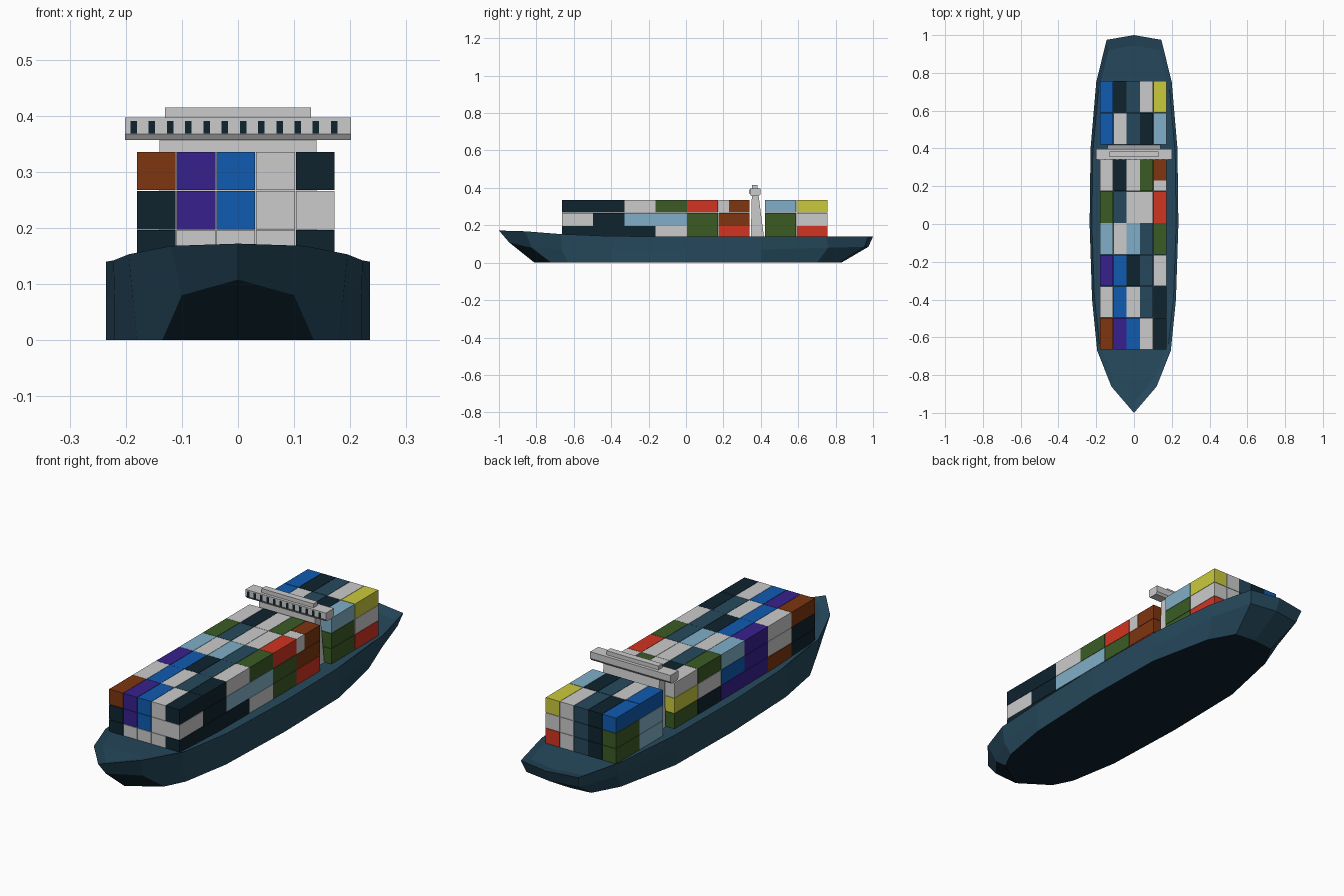
import bpy, bmesh

if "Cube" in bpy.data.objects:
    bpy.data.objects.remove(bpy.data.objects["Cube"])

# Colours (linear), keyed by a letter used in the container plan
COLOURS = {
    'w': ("pale_grey", (0.60, 0.60, 0.60)),
    'n': ("dark_navy", (0.0045, 0.017, 0.028)),
    't': ("hull_teal", (0.019, 0.066, 0.108)),
    'b': ("blue", (0.005, 0.105, 0.44)),
    'p': ("purple", (0.038, 0.015, 0.27)),
    'o': ("rust_brown", (0.21, 0.036, 0.005)),
    'l': ("light_blue", (0.22, 0.43, 0.58)),
    'g': ("green", (0.043, 0.105, 0.018)),
    'r': ("red", (0.64, 0.034, 0.015)),
    'y': ("yellow", (0.59, 0.59, 0.046)),
}
MATS = {}
for key, (name, rgb) in COLOURS.items():
    MATS[key] = bpy.data.materials.new(name)
    MATS[key].diffuse_color = (*rgb, 1)


def finish(name, bm, keys):
    bmesh.ops.recalc_face_normals(bm, faces=bm.faces)
    me = bpy.data.meshes.new(name)
    bm.to_mesh(me)
    bm.free()
    for k in keys:
        me.materials.append(MATS[k])
    ob = bpy.data.objects.new(name, me)
    bpy.context.collection.objects.link(ob)
    return ob


def prism(name, profile, x0, x1, key):
    """Extrude a (y, z) profile along x."""
    bm = bmesh.new()
    a = [bm.verts.new((x0, y, z)) for y, z in profile]
    b = [bm.verts.new((x1, y, z)) for y, z in profile]
    n = len(profile)
    bm.faces.new(a)
    bm.faces.new(b[::-1])
    for i in range(n):
        j = (i + 1) % n
        bm.faces.new((a[i], b[i], b[j], a[j]))
    return finish(name, bm, key)


def box(name, x0, x1, y0, y1, z0, z1, key):
    return prism(name, [(y0, z0), (y1, z0), (y1, z1), (y0, z1)], x0, x1, key)


# Hull: half outlines from bow to stern, lofted and mirrored
top = [(0, -1.0, .172), (.12, -.86, .168), (.195, -.67, .153), (.222, -.4, .142),
       (.235, 0, .14), (.23, .4, .14), (.2, .75, .14), (.145, .975, .14), (0, 1.0, .14)]
mid = [(0, -.945, .108), (.1, -.825, .08), (.187, -.665, .07), (.22, -.4, .07),
       (.235, 0, .07), (.229, .4, .07), (.19, .76, .08), (.13, .955, .085), (0, .975, .085)]
keel = [(0, -.81, 0), (.135, -.72, 0), (.18, -.63, 0), (.22, -.4, 0),
        (.235, 0, 0), (.228, .4, 0), (.165, .7, 0), (.1, .82, 0), (0, .83, 0)]
deck = [(max(x - .012, 0), y * .945, z - .012) for x, y, z in top]

bm = bmesh.new()
N = len(top)


def ring(pts):
    right = [bm.verts.new(p) for p in pts]
    left = [right[i] if i in (0, N - 1) else bm.verts.new((-x, y, z))
            for i, (x, y, z) in enumerate(pts)]
    return right, left


def face(verts, mat=0):
    f = bm.faces.new(list(dict.fromkeys(verts)))
    f.material_index = mat


rings = [ring(r) for r in (deck, top, mid, keel)]
for k in range(3):
    for side in (0, 1):
        a, b = rings[k][side], rings[k + 1][side]
        for i in range(N - 1):
            # the undercut of the bow is dark
            face((a[i], a[i + 1], b[i + 1], b[i]), 1 if k == 2 and i == 0 else 0)
for k, mat in ((0, 0), (3, 1)):          # deck and dark flat bottom
    r, l = rings[k]
    for i in range(N - 1):
        face((r[i], r[i + 1], l[i + 1], l[i]), mat)
finish("hull", bm, "tn")

# Containers: eight bays from bow to stern, layers bottom / middle / top, columns left to right
BAYS = [
    ("nwwwn", "npbww", "opbwn"),
    ("obwtn", "wbwtn", "wbwtn"),
    ("pbntn", "pbntl", "pbntw"),
    ("pwltw", "bwltl", "lwltg"),
    ("ntwwg", "wtwwg", "gtwwr"),
    ("gnwgr", "ynwgo", "wnwgo"),
    ("lwtng", "lwtng", "bwtnl"),
    ("gntwr", "gntww", "bntwy"),
]
BAY_Y = [-.665, -.497, -.330, -.163, .005, .173, .421, .590]
LENGTH, WIDTH, HEIGHT, GAP = .168, .0708, .0697, .0008
for bay, layers in enumerate(BAYS):
    for lev, row in enumerate(layers):
        for col, key in enumerate(row):
            x, y, z = -.181 + col * WIDTH, BAY_Y[bay], .127 + lev * HEIGHT
            y0, y1 = y + GAP, y + LENGTH - GAP
            if (bay, lev, col) == (5, 2, 4):     # short pair on the top right
                box("short_container", x + GAP, x + WIDTH - GAP, y0, .229,
                    z + GAP, z + HEIGHT - GAP, "w")
                y0 = .231
            box(f"container_{bay}_{lev}_{col}", x + GAP, x + WIDTH - GAP, y0, y1,
                z + GAP, z + HEIGHT - GAP, key)

# Bridge: tapered tower, wide wheelhouse, roof block
prism("bridge_tower", [(.346, .12), (.419, .12), (.388, .36), (.352, .36)], -.14, .14, "w")
prism("wheelhouse", [(.348, .357), (.39, .357), (.398, .367), (.398, .397),
                     (.341, .397), (.341, .367)], -.201, .201, "w")
box("bridge_roof", -.13, .13, .354, .383, .396, .415, "w")

# Wheelhouse windows on the front
for i in range(12):
    x = -.186 + i * .0325
    box(f"window_{i}", x - .0058, x + .0058, .3395, .343, .368, .391, "n")

for m in bpy.data.materials:
    if m.users and not m.is_grease_pencil:
        m.use_nodes = True
        m.node_tree.nodes["Principled BSDF"].inputs["Base Color"].default_value = m.diffuse_color
